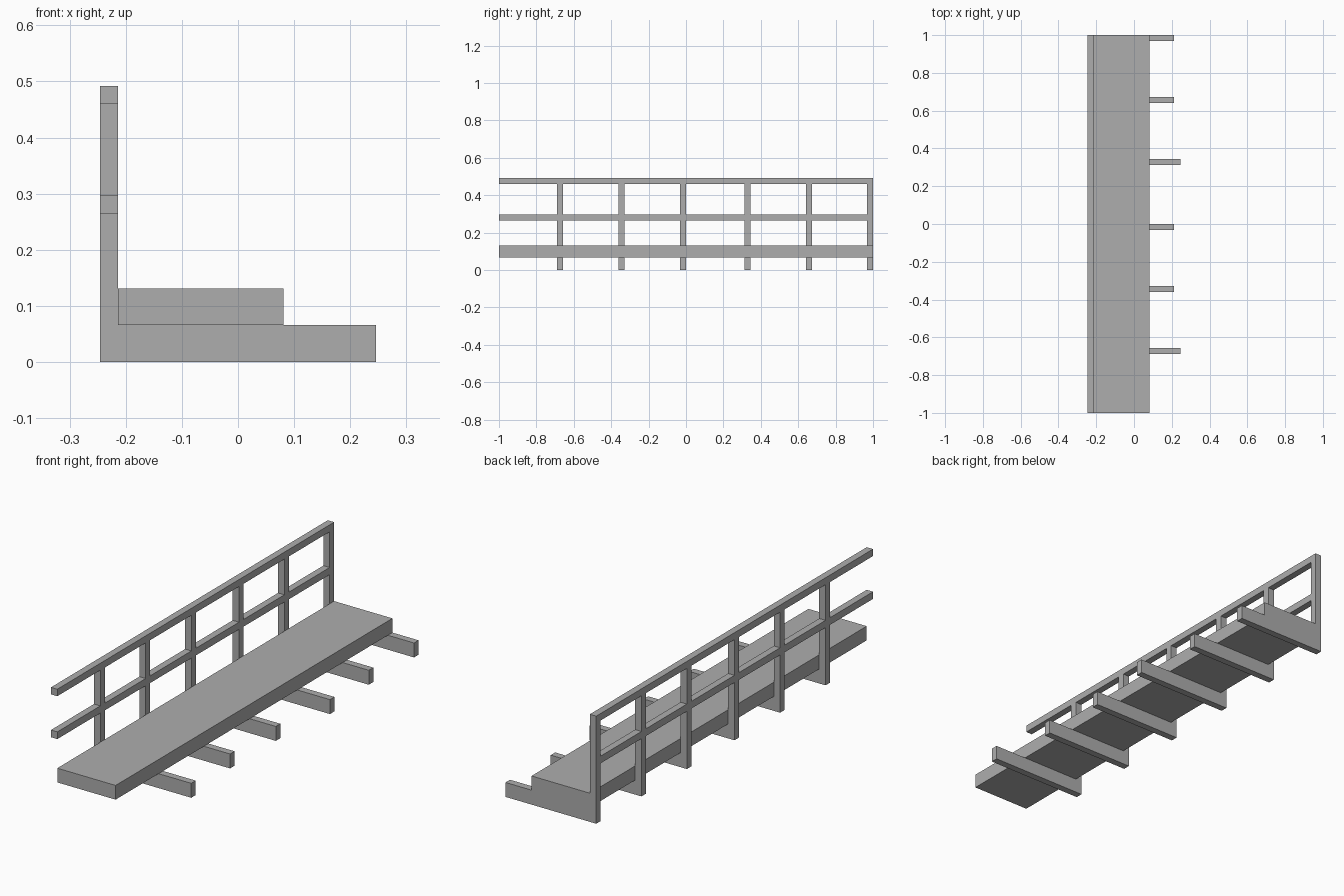
import bpy
import bmesh

cube = bpy.data.objects.get("Cube")
if cube:
    bpy.data.objects.remove(cube, do_unlink=True)

grey = bpy.data.materials.new("plain_grey")
grey.use_nodes = True
colour = (0.42, 0.42, 0.42, 1)
grey.diffuse_color = colour
grey.node_tree.nodes["Principled BSDF"].inputs["Base Color"].default_value = colour


def extrude_profile(name, outline, y0, y1):
    """Extrude an (x, z) outline along y."""
    bm = bmesh.new()
    face = bm.faces.new([bm.verts.new((x, y0, z)) for x, z in outline])
    out = bmesh.ops.extrude_face_region(bm, geom=[face])
    verts = [v for v in out["geom"] if isinstance(v, bmesh.types.BMVert)]
    bmesh.ops.translate(bm, verts=verts, vec=(0, y1 - y0, 0))
    bmesh.ops.recalc_face_normals(bm, faces=bm.faces)
    mesh = bpy.data.meshes.new(name)
    bm.to_mesh(mesh)
    bm.free()
    mesh.materials.append(grey)
    obj = bpy.data.objects.new(name, mesh)
    bpy.context.collection.objects.link(obj)
    return obj


def box(name, x0, x1, y0, y1, z0, z1):
    return extrude_profile(name, [(x0, z0), (x1, z0), (x1, z1), (x0, z1)], y0, y1)


OUTER, INNER = -0.246, -0.214      # railing thickness in x
BEAM_TOP = 0.066
MID_LOW, MID_HIGH = 0.264, 0.297   # middle rail
TOP_LOW, TOP_HIGH = 0.46, 0.492    # handrail
HALF = 0.0162                      # half width of a post

# Walkway deck
box("deck", INNER, 0.081, -1, 1, BEAM_TOP, 0.131)

# Railing
box("middle_rail", OUTER, INNER, -1, 1, MID_LOW, MID_HIGH)
box("handrail", OUTER, INNER, -1, 1, TOP_LOW, TOP_HIGH)

# Cross beams with their posts; some beams reach further out
SHORT, LONG = 0.213, 0.246
frames = [(-0.673, LONG), (-0.345, SHORT), (-0.015, SHORT),
          (0.329, LONG), (0.657, SHORT), (1 - HALF, SHORT)]
for i, (y, reach) in enumerate(frames, 1):
    outline = [(OUTER, 0), (reach, 0), (reach, BEAM_TOP), (INNER, BEAM_TOP),
               (INNER, MID_LOW), (OUTER, MID_LOW)]
    extrude_profile(f"beam_and_lower_post_{i}", outline, y - HALF, y + HALF)
    box(f"upper_post_{i}", OUTER, INNER, y - HALF, y + HALF, MID_HIGH, TOP_LOW)
